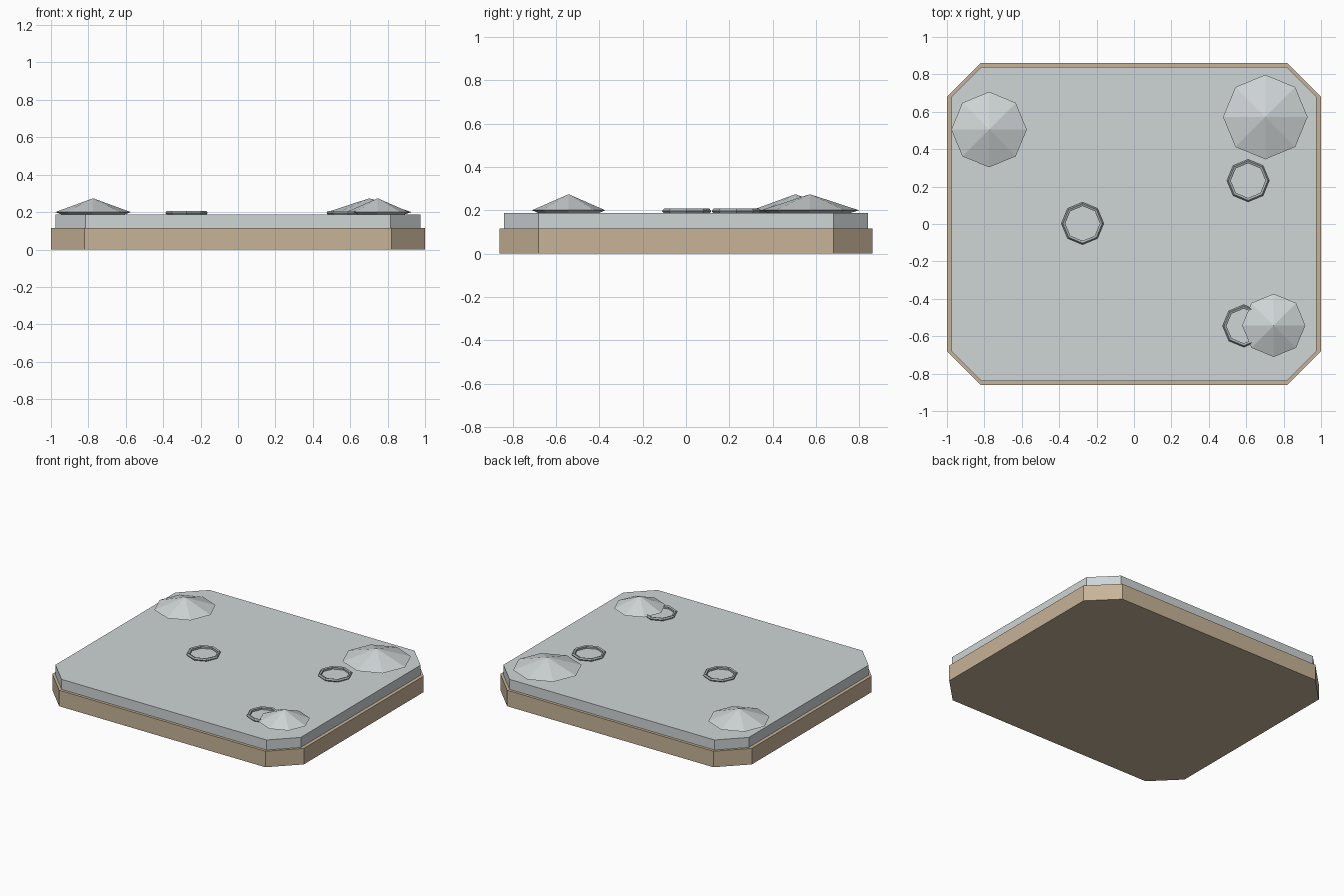
import bpy, bmesh
from math import cos, sin, pi

if "Cube" in bpy.data.objects:
    bpy.data.objects.remove(bpy.data.objects["Cube"])


def material(name, color):
    m = bpy.data.materials.new(name)
    m.diffuse_color = (*color, 1)
    m.use_nodes = True
    m.node_tree.nodes["Principled BSDF"].inputs["Base Color"].default_value = m.diffuse_color
    return m


brown = material("earth_brown", (0.57, 0.45, 0.31))
grey = material("water_grey", (0.62, 0.66, 0.67))
dark = material("ring_grey", (0.38, 0.42, 0.43))


def finish(bm, name, mat):
    bmesh.ops.recalc_face_normals(bm, faces=bm.faces)
    me = bpy.data.meshes.new(name)
    bm.to_mesh(me)
    bm.free()
    me.materials.append(mat)
    ob = bpy.data.objects.new(name, me)
    bpy.context.collection.objects.link(ob)
    return ob


def slab(name, hx, hy, cut, z0, z1, mat):
    """Rectangular plate with chamfered corners."""
    bm = bmesh.new()
    a, b = hx - cut, hy - cut
    outline = [(hx, -b), (hx, b), (a, hy), (-a, hy),
               (-hx, b), (-hx, -b), (-a, -hy), (a, -hy)]
    face = bm.faces.new([bm.verts.new((x, y, z0)) for x, y in outline])
    ext = bmesh.ops.extrude_face_region(bm, geom=[face], use_keep_orig=True)
    for v in ext["geom"]:
        if isinstance(v, bmesh.types.BMVert):
            v.co.z = z1
    return finish(bm, name, mat)


def mound(name, x, y, r):
    """Eight-sided flattened double cone, lower half sunk in the plate."""
    bm = bmesh.new()
    bmesh.ops.create_uvsphere(bm, u_segments=8, v_segments=2, radius=1)
    for v in bm.verts:
        v.co = (x + v.co.x * r, y + v.co.y * r, 0.2 + v.co.z * 0.074)
    return finish(bm, name, grey)


def ring(name, x, y, major=0.102, minor=0.0115, n=8, m=5):
    """Low-poly torus lying on the plate."""
    bm = bmesh.new()
    grid = []
    for i in range(n):
        a = 2 * pi * i / n
        loop = []
        for j in range(m):
            t = 2 * pi * j / m
            r = major + minor * cos(t)
            loop.append(bm.verts.new((x + r * cos(a), y + r * sin(a),
                                      0.196 + minor * sin(t))))
        grid.append(loop)
    for i in range(n):
        p, q = grid[i], grid[(i + 1) % n]
        for j in range(m):
            k = (j + 1) % m
            bm.faces.new((p[j], q[j], q[k], p[k]))
    return finish(bm, name, dark)


# Plates
slab("base_plate", 1.0, 0.86, 0.18, 0, 0.115, brown)
slab("top_plate", 0.975, 0.84, 0.16, 0.115, 0.187, grey)

# Mounds
for i, (x, y, r) in enumerate([(-0.775, 0.505, 0.202), (0.702, 0.572, 0.226),
                               (0.747, -0.542, 0.169)]):
    mound(f"mound_{i + 1}", x, y, r)

# Ripple rings
for i, (x, y) in enumerate([(-0.275, 0.003), (0.61, 0.232), (0.587, -0.545)]):
    ring(f"ring_{i + 1}", x, y)
